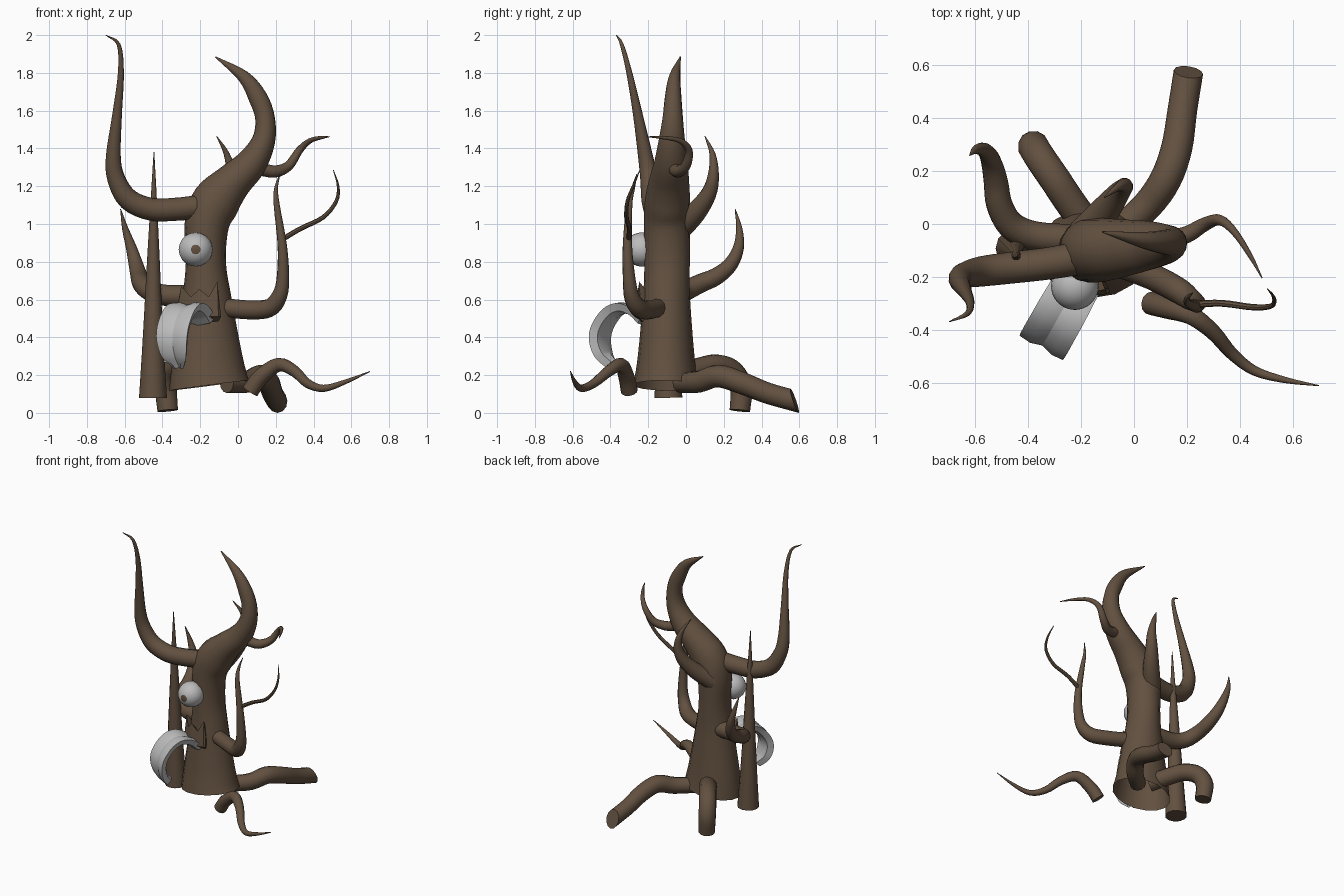
import bpy, bmesh, math
from mathutils import Vector

if "Cube" in bpy.data.objects:
    bpy.data.objects.remove(bpy.data.objects["Cube"])


def material(name, rgb):
    m = bpy.data.materials.new(name)
    m.diffuse_color = (*rgb, 1)
    m.use_nodes = True
    m.node_tree.nodes["Principled BSDF"].inputs["Base Color"].default_value = m.diffuse_color
    return m


BARK = material("bark brown", (0.122, 0.081, 0.051))
PALE = material("pale grey", (0.5, 0.5, 0.5))


def finish(name, bm, mat, angle=40):
    bmesh.ops.recalc_face_normals(bm, faces=bm.faces)
    me = bpy.data.meshes.new(name)
    bm.to_mesh(me)
    bm.free()
    me.materials.append(mat)
    ob = bpy.data.objects.new(name, me)
    bpy.context.collection.objects.link(ob)
    bpy.ops.object.select_all(action='DESELECT')
    bpy.context.view_layer.objects.active = ob
    ob.select_set(True)
    bpy.ops.object.shade_smooth_by_angle(angle=math.radians(angle))
    return ob


def spline(pts, steps):
    """Catmull-Rom samples through tuples of any length."""
    p = [Vector(q) for q in pts]
    p = [2 * p[0] - p[1]] + p + [2 * p[-1] - p[-2]]
    out = []
    for i in range(1, len(p) - 2):
        a, b, c, d = p[i - 1:i + 3]
        for k in range(steps):
            t = k / steps
            out.append(0.5 * (2 * b + (c - a) * t + (2 * a - 5 * b + 4 * c - d) * t * t
                              + (3 * b - a - 3 * c + d) * t ** 3))
    return out + [p[-2]]


def tube(name, pts, sides=12, steps=4, cap=True, slant=0, lift=0):
    """Tapered tube through (x, y, z, radius[, y radius]) points.
    slant cuts the far end obliquely, lift raises the first ring toward +x."""
    pos = spline([q[:3] for q in pts], steps)
    rad = spline([(q[3], q[-1]) for q in pts], steps)
    bm = bmesh.new()
    n = Vector((0, 1, 0))
    if abs((pos[1] - pos[0]).normalized().y) > 0.8:
        n = Vector((0, 0, 1))
    rings = []
    for i, c in enumerate(pos):
        t = (pos[min(i + 1, len(pos) - 1)] - pos[max(i - 1, 0)]).normalized()
        n = (n - t * n.dot(t)).normalized()
        b = t.cross(n)
        rx, ry = (max(r, 0.002) for r in rad[i])
        rings.append([bm.verts.new(c + n * ry * math.cos(a) + b * rx * math.sin(a))
                      for a in (2 * math.pi * k / sides for k in range(sides))])
    for v in rings[-1]:
        v.co -= t * (v.co.z - pos[-1].z) * slant
    for v in rings[0]:
        v.co.z += (v.co.x - pos[0].x) * lift
    for r, s in zip(rings, rings[1:]):
        for k in range(sides):
            j = (k + 1) % sides
            bm.faces.new((r[k], r[j], s[j], s[k]))
    if cap:
        bm.faces.new(rings[0])
    bm.faces.new(rings[-1])
    return finish(name, bm, BARK)


# Trunk, curving over into the main horn, open underneath
tube("trunk", [
    (-.153, -.107, .145, .212, .172), (-.161, -.105, .3, .184, .15), (-.165, -.103, .6, .132, .125),
    (-.17, -.10, .8, .106, .12), (-.165, -.10, 1.0, .118, .122), (-.115, -.098, 1.12, .127, .12),
    (-.025, -.09, 1.225, .1, .107), (.07, -.08, 1.32, .083, .09), (.135, -.075, 1.44, .062, .07),
    (.143, -.07, 1.56, .052, .054), (.105, -.068, 1.67, .05, .044), (.03, -.06, 1.78, .033, .03),
    (-.12, -.03, 1.885, .003, .003)], sides=16, cap=False, lift=.07)

# Branches
tube("big_left_branch", [
    (-.21, -.13, 1.09, .063), (-.33, -.15, 1.078, .061), (-.46, -.165, 1.078, .06),
    (-.58, -.18, 1.13, .057), (-.645, -.195, 1.24, .048), (-.66, -.215, 1.36, .04),
    (-.64, -.255, 1.58, .026), (-.62, -.3, 1.8, .016), (-.632, -.34, 1.95, .01),
    (-.70, -.37, 2.0, .002)])
tube("low_left_branch", [
    (-.24, -.06, .62, .058), (-.38, -.045, .622, .056), (-.465, -.005, .645, .054),
    (-.51, .075, .685, .05), (-.523, .16, .722, .046), (-.54, .235, .785, .039),
    (-.565, .278, .875, .029), (-.597, .282, .975, .017), (-.622, .26, 1.08, .002)])
tube("rear_branch", [
    (-.19, -.04, .97, .064), (-.11, .05, 1.06, .056), (-.055, .12, 1.16, .042),
    (-.035, .145, 1.26, .03), (-.06, .14, 1.37, .016), (-.113, .1, 1.465, .002)])
tube("upper_right_twig", [
    (.12, -.06, 1.29, .035), (.2, -.04, 1.278, .032), (.27, .0, 1.31, .026),
    (.325, .015, 1.39, .02), (.38, -.03, 1.44, .014), (.44, -.12, 1.457, .009),
    (.485, -.205, 1.462, .002)])
tube("right_arm", [
    (-.06, -.15, .555, .05), (.07, -.2, .545, .05), (.165, -.25, .555, .049),
    (.215, -.285, .61, .042), (.237, -.3, .7, .034), (.235, -.31, .88, .025),
    (.205, -.3, 1.1, .016), (.202, -.28, 1.19, .01), (.222, -.26, 1.265, .002)])
tube("right_arm_twig", [
    (.22, -.305, .91, .014), (.33, -.3, .975, .013), (.45, -.315, 1.035, .012),
    (.52, -.31, 1.12, .01), (.53, -.28, 1.2, .007), (.505, -.245, 1.285, .002)], sides=8)

# Freestanding spike beside the trunk
tube("left_spike", [
    (-.45, -.093, .08, .074), (-.45, -.1, .4, .054), (-.448, -.11, .8, .034),
    (-.446, -.12, 1.1, .018), (-.445, -.127, 1.38, .002)])

# Roots
tube("front_right_root", [
    (.065, -.3, .115, .045), (.12, -.315, .19, .043), (.215, -.345, .255, .037),
    (.3, -.41, .22, .03), (.37, -.49, .155, .024), (.455, -.555, .13, .019),
    (.57, -.59, .165, .012), (.70, -.612, .22, .002)])
tube("rear_right_root", [
    (-.06, -.03, .16, .055), (.05, .07, .165, .058), (.12, .17, .195, .06),
    (.162, .29, .16, .059), (.183, .43, .105, .056), (.206, .575, .064, .056)], slant=.7)
tube("rear_left_root", [
    (-.16, -.03, .2, .06), (-.24, .08, .235, .06), (-.3, .17, .25, .06),
    (-.355, .25, .215, .06), (-.38, .292, .13, .06), (-.372, .285, .012, .056)])

# Jagged wooden lip around the mouth
bm = bmesh.new()
lip = [(-165, .60), (-151, .67), (-123, .615), (-105, .655), (-86, .615),
       (-69, .695), (-64, .58)]
cols = []
for deg, top in lip:
    d = Vector((math.cos(math.radians(deg)), math.sin(math.radians(deg)), 0))
    base = Vector((-.165, -.103, 0))
    cols.append([bm.verts.new(base + d * r + Vector((0, 0, z)))
                 for r, z in ((.13, .48), (.172, .51), (.155, top), (.12, top - .04))])
for a, b in zip(cols, cols[1:]):
    for k in range(4):
        j = (k + 1) % 4
        bm.faces.new((a[k], a[j], b[j], b[k]))
bm.faces.new(cols[0])
bm.faces.new(cols[-1])
finish("mouth_lip", bm, BARK, 20)

# Tongue: creased strip arching out and drooping to a narrow tip
out = Vector((-.49, -.87, 0))
side = Vector((.87, -.49, 0))
path = spline([(0, .5, .09), (.06, .55, .092), (.14, .575, .095), (.22, .545, .096),
               (.285, .465, .096), (.303, .385, .092), (.28, .3, .074), (.23, .24, .03)], 4)
bm = bmesh.new()
rows = []
for i, (s, z, w) in enumerate(path):
    d = path[min(i + 1, len(path) - 1)] - path[max(i - 1, 0)]
    up = (out * -d.y + Vector((0, 0, d.x))).normalized()
    c = Vector((-.2, -.2, 0)) + out * s + Vector((0, 0, z))
    section = ((-1, .006), (-.5, .01), (0, -.004), (.5, .01), (1, .006),
               (.8, -.035), (0, -.05), (-.8, -.035))
    rows.append([bm.verts.new(c + side * w * u + up * h) for u, h in section])
for a, b in zip(rows, rows[1:]):
    for k in range(8):
        j = (k + 1) % 8
        bm.faces.new((a[k], a[j], b[j], b[k]))
bm.faces.new(rows[0])
bm.faces.new(rows[-1])
finish("tongue", bm, PALE, 30)

# Round eye; the polar faces at the front form the pupil
bm = bmesh.new()
bmesh.ops.create_uvsphere(bm, u_segments=20, v_segments=22, radius=.09)
for v in bm.verts:
    x, y, z = v.co
    v.co = Vector((x - .224, -z - .235, y + .865))
eye = finish("eye", bm, PALE)
eye.data.materials.append(BARK)
for f in eye.data.polygons:
    if f.center.y < -.235 and math.hypot(f.center.x + .224, f.center.z - .865) < .0255:
        f.material_index = 1
